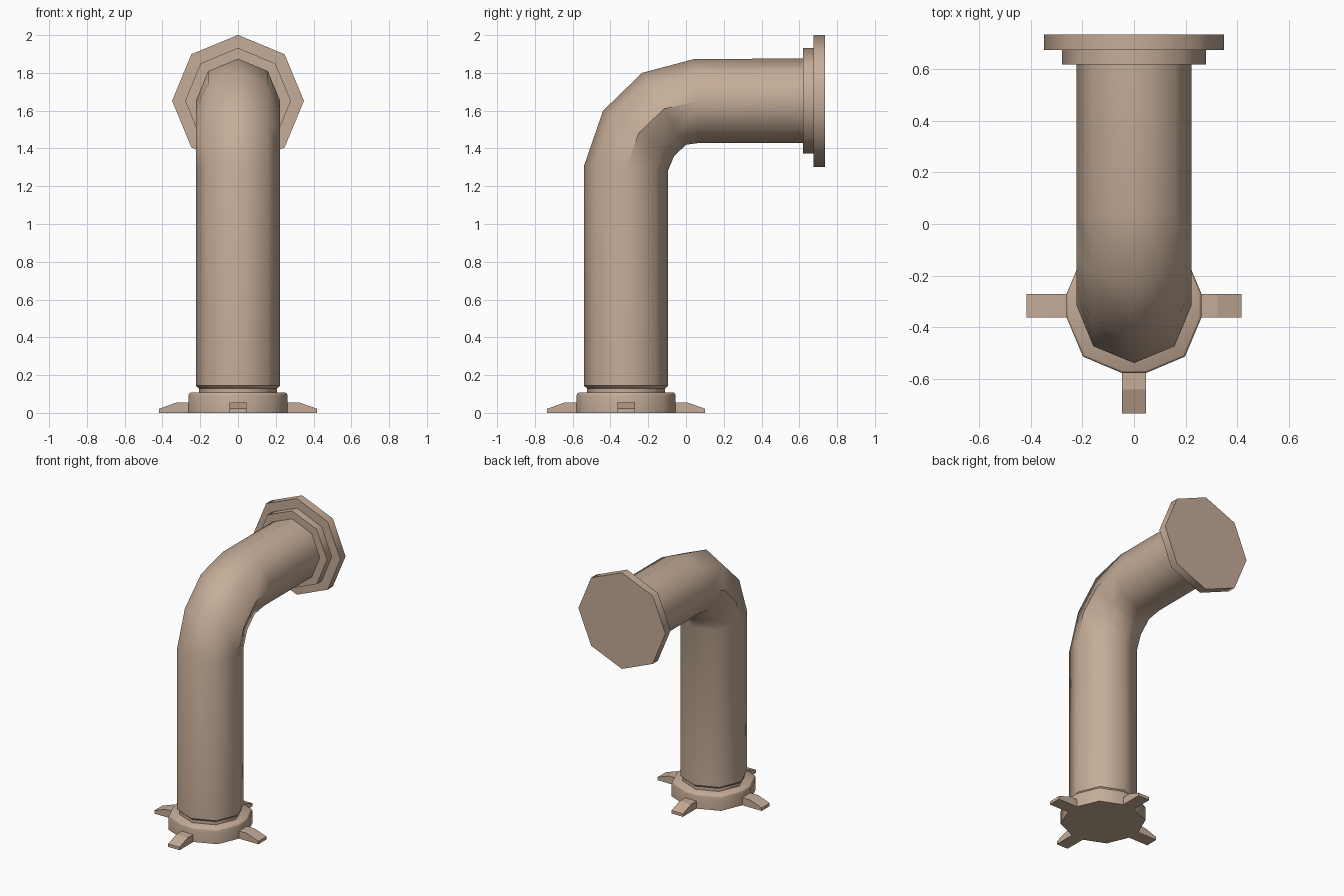
import bpy
import bmesh
from math import sin, cos, pi, radians
from mathutils import Vector, Matrix

cube = bpy.data.objects.get("Cube")
if cube:
    bpy.data.objects.remove(cube)

clay = bpy.data.materials.new("tan_clay")
clay.use_nodes = True
colour = (0.56, 0.415, 0.315, 1)
clay.diffuse_color = colour
clay.node_tree.nodes["Principled BSDF"].inputs["Base Color"].default_value = colour

COLUMN_Y = -0.317
PIPE_Z = 1.652
PIPE_R = 0.223


def octagon(y, z, tilt, radius):
    """Eight-sided ring; tilt 0 is level, tilt 90 stands upright facing y."""
    a = radians(tilt)
    across, up = Vector((1, 0, 0)), Vector((0, -cos(a), sin(a)))
    return [Vector((0, y, z)) + radius * (cos(k * pi / 4) * across + sin(k * pi / 4) * up)
            for k in range(8)]


def loft(name, rings, smooth=46):
    """Skin a list of equal-sized rings and cap both ends."""
    bm = bmesh.new()
    loops = [[bm.verts.new(p) for p in ring] for ring in rings]
    n = len(loops[0])
    for low, high in zip(loops, loops[1:]):
        for i in range(n):
            j = (i + 1) % n
            bm.faces.new((low[i], low[j], high[j], high[i]))
    bm.faces.new(loops[0])
    bm.faces.new(loops[-1])
    bmesh.ops.recalc_face_normals(bm, faces=bm.faces)
    mesh = bpy.data.meshes.new(name)
    bm.to_mesh(mesh)
    bm.free()
    mesh.materials.append(clay)
    obj = bpy.data.objects.new(name, mesh)
    bpy.context.collection.objects.link(obj)
    bpy.ops.object.select_all(action='DESELECT')
    obj.select_set(True)
    bpy.context.view_layer.objects.active = obj
    bpy.ops.object.shade_smooth_by_angle(angle=radians(smooth))
    return obj


# Bent pipe with a narrow neck at the foot
loft("pipe", [
    octagon(COLUMN_Y, 0.09, 0, 0.207),
    octagon(COLUMN_Y, 0.13, 0, 0.207),
    octagon(COLUMN_Y, 0.144, 0, PIPE_R),
    octagon(COLUMN_Y, 1.297, 3, PIPE_R),
    octagon(-0.251, 1.48, 32.5, PIPE_R),
    octagon(-0.116, 1.61, 58.5, PIPE_R),
    octagon(0.06, PIPE_Z, 87, PIPE_R),
    octagon(0.63, PIPE_Z, 90, PIPE_R),
])

# Stepped wall flange
for name, start, end, radius in (("flange_collar", 0.62, 0.68, 0.28),
                                 ("flange_plate", 0.675, 0.735, 0.349)):
    loft(name, [octagon(y, PIPE_Z, 90, radius) for y in (start, end)])


# Base ring: an octagon with its four axis corners cut flat for the feet
def base_outline(z, inset):
    flat, half, corner = 0.262 - inset, 0.046, 0.198 - inset * 0.7
    quarter = [Vector((flat, -half, z)), Vector((flat, half, z)), Vector((corner, corner, z))]
    return [Matrix.Rotation(q * pi / 2, 3, 'Z') @ p + Vector((0, COLUMN_Y, 0))
            for q in range(4) for p in quarter]


loft("base_ring", [base_outline(0, 0), base_outline(0.092, 0),
                   base_outline(0.102, 0.003), base_outline(0.107, 0.010)])

# Four wedge feet
foot_profile = ((0.2, 0), (0.418, 0), (0.418, 0.022), (0.325, 0.055), (0.2, 0.055))
for q, side in enumerate(("left", "back", "right", "front")):
    turn = Matrix.Rotation(q * pi / 2, 3, 'Z')
    loft("foot_" + side, [
        [turn @ Vector((x, w, z)) + Vector((0, COLUMN_Y, 0)) for x, z in foot_profile]
        for w in (-0.046, 0.046)], smooth=15)
